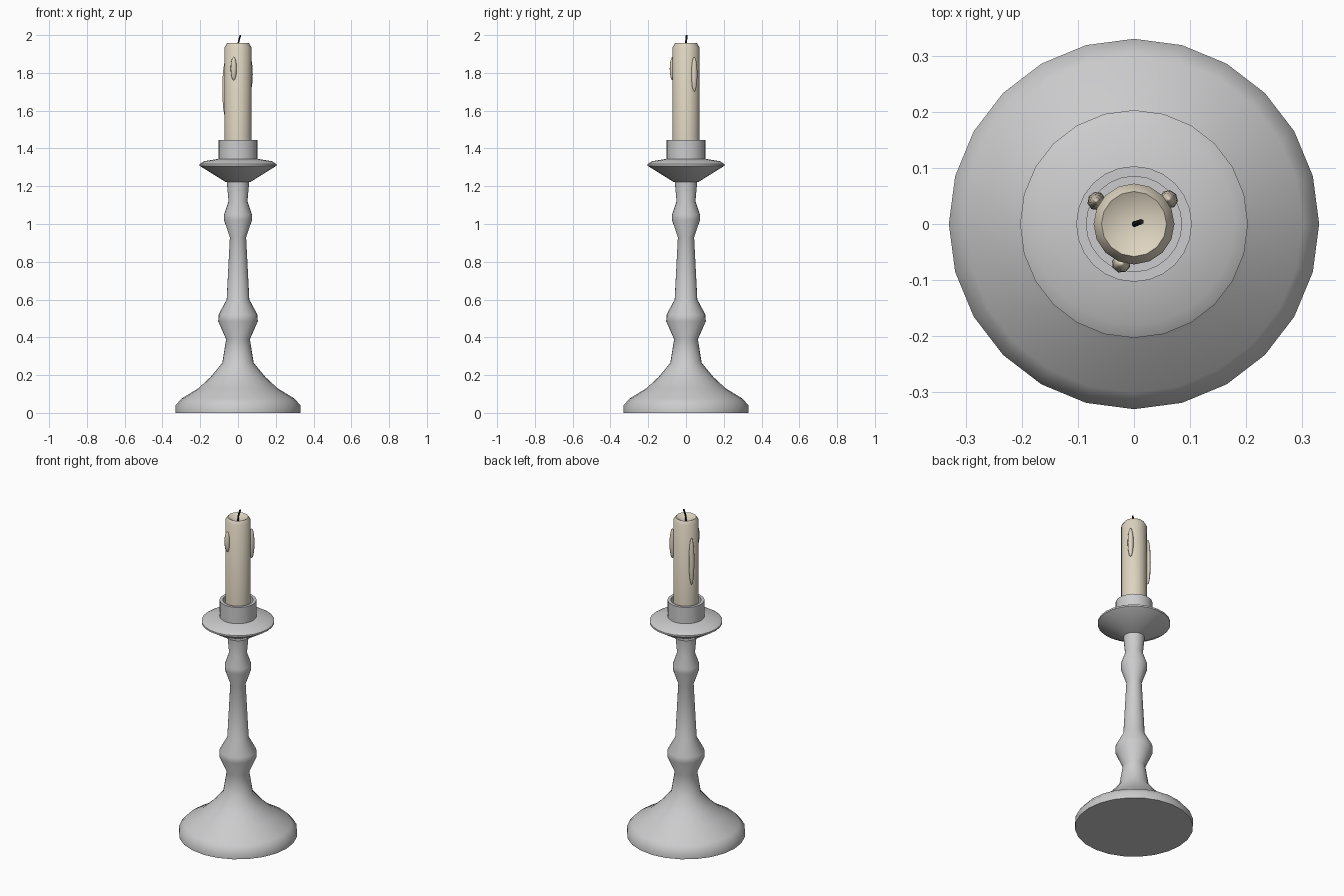
import bpy
from math import pi, sin, cos, atan2, radians

cube = bpy.data.objects.get("Cube")
if cube:
    bpy.data.objects.remove(cube, do_unlink=True)


def material(name, colour):
    m = bpy.data.materials.new(name)
    m.use_nodes = True
    m.diffuse_color = (*colour, 1)
    m.node_tree.nodes["Principled BSDF"].inputs["Base Color"].default_value = (*colour, 1)
    return m


metal = material("grey metal", (0.60, 0.60, 0.61))
wax = material("cream wax", (0.73, 0.66, 0.53))
char = material("charred black", (0.012, 0.012, 0.014))


def finish(obj, mat, angle):
    obj.data.materials.append(mat)
    bpy.ops.object.select_all(action='DESELECT')
    obj.select_set(True)
    bpy.context.view_layer.objects.active = obj
    bpy.ops.object.shade_smooth_by_angle(angle=radians(angle))


def lathe(name, profile, sides, mat, angle):
    """Spin a (radius, height) profile; zero radius becomes a pole."""
    verts, rings, faces = [], [], []
    for r, z in profile:
        start = len(verts)
        count = sides if r else 1
        for i in range(count):
            a = 2 * pi * i / sides
            verts.append((r * cos(a), r * sin(a), z))
        rings.append([start + i % count for i in range(sides + 1)])
    for low, high in zip(rings, rings[1:]):
        for i in range(sides):
            quad = [low[i], low[i + 1], high[i + 1], high[i]]
            faces.append(list(dict.fromkeys(quad)))
    mesh = bpy.data.meshes.new(name)
    mesh.from_pydata(verts, [], faces)
    obj = bpy.data.objects.new(name, mesh)
    bpy.context.collection.objects.link(obj)
    finish(obj, mat, angle)
    return obj


# Turned foot and stem
lathe("stem", [
    (0, 0), (0.33, 0), (0.33, 0.04), (0.30, 0.075), (0.21, 0.13),
    (0.145, 0.19), (0.083, 0.265), (0.063, 0.39), (0.105, 0.485),
    (0.103, 0.52), (0.06, 0.60), (0.043, 0.93), (0.074, 1.02),
    (0.074, 1.05), (0.05, 1.12), (0.06, 1.23), (0, 1.23)], 24, metal, 50)

# Drip dish with the candle cup
lathe("drip_dish", [
    (0, 1.222), (0.065, 1.222), (0.203, 1.308), (0.203, 1.318), (0.18, 1.332),
    (0.103, 1.345), (0.103, 1.445), (0.085, 1.445), (0.085, 1.36),
    (0, 1.36)], 24, metal, 45)

# Candle with a hollowed top
lathe("candle", [
    (0, 1.355), (0.072, 1.355), (0.072, 1.935), (0.058, 1.957),
    (0, 1.925)], 16, wax, 60)

# Wax drips: x, y, bottom, top
for n, (x, y, low, high) in enumerate([
        (-0.067, 0.041, 1.57, 1.86),
        (0.062, 0.044, 1.70, 1.885),
        (-0.023, -0.071, 1.76, 1.885)]):
    bpy.ops.mesh.primitive_uv_sphere_add(
        segments=8, ring_count=8, radius=1,
        location=(x, y, (low + high) / 2), rotation=(0, 0, atan2(y, x)))
    drip = bpy.context.object
    drip.name = f"wax_drip_{n + 1}"
    drip.scale = (0.016, 0.017, (high - low) / 2)
    finish(drip, wax, 60)

# Bent wick
curve = bpy.data.curves.new("wick", 'CURVE')
curve.dimensions = '3D'
curve.bevel_depth = 0.005
curve.bevel_resolution = 1
curve.use_fill_caps = True
path = curve.splines.new('POLY')
points = [(0, 0, 1.92), (0.002, 0, 1.96), (0.007, 0.002, 1.98), (0.013, 0.004, 2.0)]
path.points.add(len(points) - 1)
for p, co in zip(path.points, points):
    p.co = (*co, 1)
wick = bpy.data.objects.new("wick", curve)
bpy.context.collection.objects.link(wick)
bpy.ops.object.select_all(action='DESELECT')
wick.select_set(True)
bpy.context.view_layer.objects.active = wick
bpy.ops.object.convert(target='MESH')
finish(bpy.context.object, char, 50)
